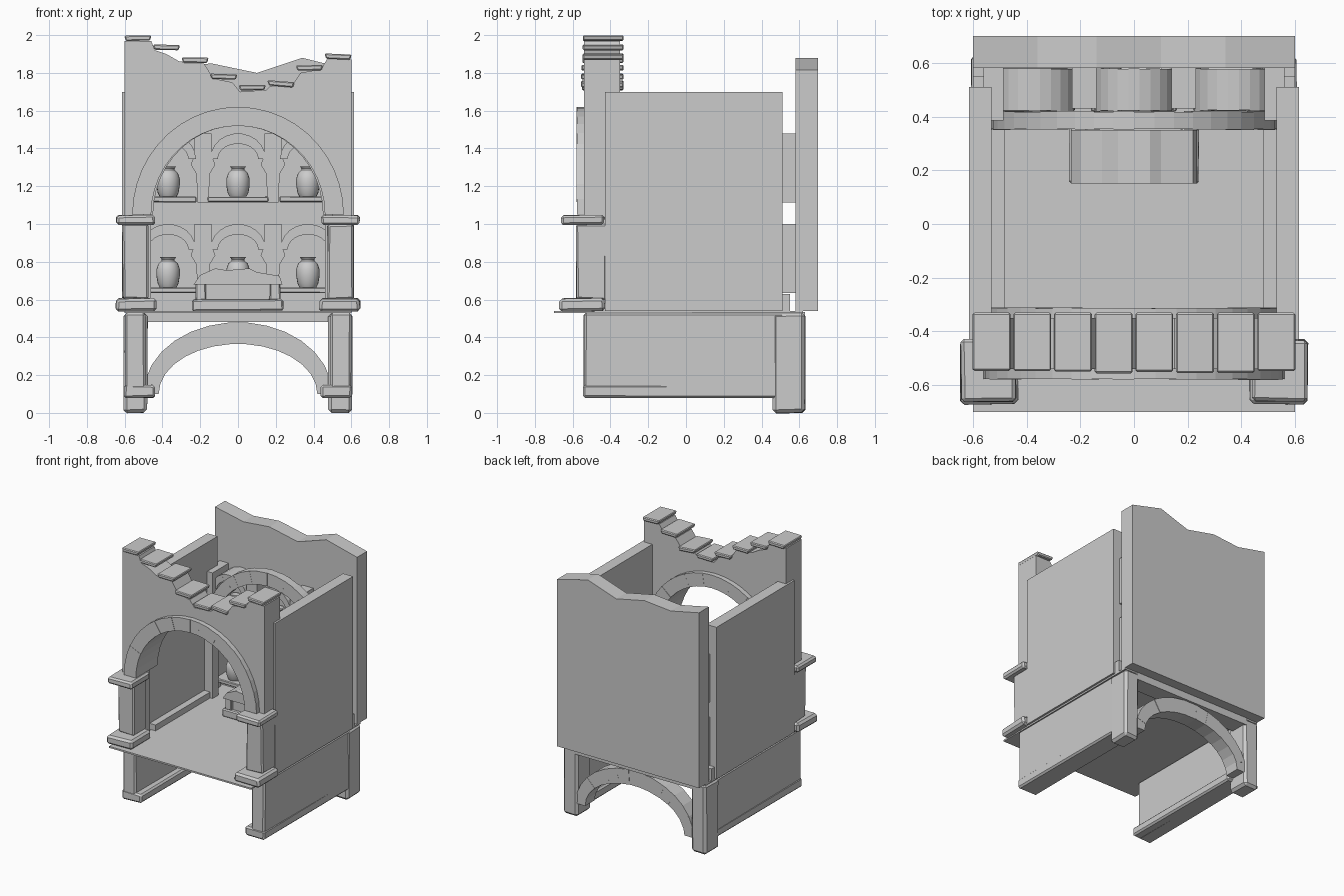
import bpy, bmesh, math, random
from mathutils import Vector

if "Cube" in bpy.data.objects:
    bpy.data.objects.remove(bpy.data.objects["Cube"])

random.seed(4)


def finish(name, bm, bevel=0.0):
    bmesh.ops.recalc_face_normals(bm, faces=bm.faces)
    me = bpy.data.meshes.new(name)
    bm.to_mesh(me)
    bm.free()
    ob = bpy.data.objects.new(name, me)
    bpy.context.collection.objects.link(ob)
    if bevel:
        m = ob.modifiers.new("worn_edges", 'BEVEL')
        m.width = bevel
        m.segments = 1
    return ob


def add_prism(bm, pts, y0, y1):
    """Extrude an x-z outline from y0 to y1."""
    a = [bm.verts.new((x, y0, z)) for x, z in pts]
    b = [bm.verts.new((x, y1, z)) for x, z in pts]
    n = len(pts)
    bm.faces.new(a)
    bm.faces.new(b[::-1])
    for i in range(n):
        j = (i + 1) % n
        bm.faces.new((a[i], b[i], b[j], a[j]))


def prism(name, pts, y0, y1, bevel=0.0):
    bm = bmesh.new()
    add_prism(bm, pts, y0, y1)
    return finish(name, bm, bevel)


def box(name, x, y, z, bevel=0.0, jitter=0.0):
    bm = bmesh.new()
    add_prism(bm, [(x[0], z[0]), (x[1], z[0]), (x[1], z[1]), (x[0], z[1])], *y)
    for v in bm.verts:
        v.co += Vector([random.uniform(-jitter, jitter) for _ in range(3)])
    return finish(name, bm, bevel)


def pair(name, x, y, z, bevel=0.0, jitter=0.0):
    """Matching blocks on the left and right."""
    box(name + "_right", x, y, z, bevel, jitter)
    box(name + "_left", (-x[1], -x[0]), y, z, bevel, jitter)


def ellipse(cx, cz, a, b, t):
    return cx + a * math.cos(t), cz + b * math.sin(t)


def arch(name, cx, cz, outer, inner, y0, y1, count, wob=0.004):
    """Ring of wedge stones; outer and inner are (half width, rise)."""
    bm = bmesh.new()
    for i in range(count):
        t0, t1 = math.pi * i / count, math.pi * (i + 1) / count
        pts = [ellipse(cx, cz, *inner, t0), ellipse(cx, cz, *outer, t0),
               ellipse(cx, cz, *outer, t1), ellipse(cx, cz, *inner, t1)]
        add_prism(bm, pts, y0 + random.uniform(0, wob), y1 - random.uniform(0, wob))
    return finish(name, bm)


# Undercroft: side walls, inner ledges, back legs, beam and back arch
pair("base_side_wall", (0.49, 0.60), (-0.54, 0.52), (0.08, 0.53), 0.012, 0.002)
pair("base_ledge", (0.44, 0.602), (-0.545, 0.50), (0.08, 0.15), 0.012, 0.003)
pair("back_leg", (0.48, 0.605), (0.46, 0.63), (0.0, 0.53), 0.018, 0.003)
box("back_beam", (-0.5, 0.5), (0.50, 0.63), (0.48, 0.535))
arch("base_back_arch", 0, 0.10, (0.50, 0.38), (0.42, 0.265), 0.50, 0.62, 15)

# Floor
box("floor", (-0.6, 0.6), (-0.70, 0.62), (0.528, 0.54))

# Ruined back wall
prism("back_wall", [(-0.6, 0.54), (0.6, 0.54), (0.6, 1.815), (0.34, 1.88), (0.1, 1.80),
                    (-0.14, 1.85), (-0.36, 1.83), (-0.6, 1.88)], 0.58, 0.70)

# Side walls with floor skirting
pair("side_wall", (0.53, 0.615), (-0.43, 0.51), (0.54, 1.70))
pair("wall_skirting", (0.48, 0.53), (-0.31, 0.36), (0.54, 0.585))
pair("corner_post", (0.53, 0.60), (0.50, 0.55), (0.54, 0.63))

# Front wall with broken top and arched opening
top = [(-0.6, 1.97), (-0.46, 1.97), (-0.44, 1.92), (-0.38, 1.90), (-0.31, 1.86), (-0.18, 1.85),
       (-0.13, 1.77), (-0.03, 1.75), (0.01, 1.70), (0.15, 1.71), (0.17, 1.73), (0.29, 1.74),
       (0.33, 1.80), (0.44, 1.82), (0.47, 1.87), (0.6, 1.87)]
hole = [ellipse(0, 1.05, 0.5, 0.51, math.pi * i / 20) for i in range(21)]
prism("front_wall", [(-0.6, 0.54)] + top + [(0.6, 0.54), (0.5, 0.54)] + hole + [(-0.5, 0.54)],
      -0.54, -0.35)

# Coping stones along the broken top
for i, z in enumerate([1.985, 1.935, 1.867, 1.78, 1.722, 1.742, 1.827, 1.886]):
    x = -0.53 + i * 0.1514
    w, h, tilt = 0.072, 0.014, random.uniform(-0.006, 0.002)
    z0 = min(z, 1.984)
    prism("coping_stone_%d" % i,
          [(x - w + 0.008, z0 - h - tilt), (x + w - 0.008, z0 - h + tilt),
           (x + w, z0 + h + tilt), (x - w, z0 + h - tilt)],
          -0.55 + random.uniform(-0.008, 0.008), -0.33, 0.006)

# Front arch and the matching rear arch
arch("front_arch", 0, 1.05, (0.56, 0.57), (0.46, 0.47), -0.58, -0.31, 22)
arch("rear_arch", 0, 1.05, (0.53, 0.57), (0.45, 0.47), 0.35, 0.42, 22)
pair("rear_arch_pillar", (0.46, 0.53), (0.35, 0.42), (0.54, 1.05))

# Front columns
pair("column_base", (0.43, 0.645), (-0.67, -0.43), (0.538, 0.605), 0.015, 0.004)
pair("column_shaft", (0.475, 0.61), (-0.58, -0.42), (0.60, 1.0), 0.01, 0.004)
pair("column_cap", (0.44, 0.643), (-0.66, -0.43), (0.995, 1.045), 0.012, 0.004)


def jar(name, x, y, z):
    """Turned clay jar with an open neck."""
    profile = [(0, 0), (0.045, 0), (0.055, 0.02), (0.062, 0.06), (0.062, 0.095), (0.052, 0.125),
               (0.035, 0.14), (0.034, 0.148), (0.043, 0.16), (0.034, 0.16), (0.028, 0.142),
               (0, 0.135)]
    bm = bmesh.new()
    edges = []
    vs = [bm.verts.new((x + r, y, z + h)) for r, h in profile]
    for a, b in zip(vs, vs[1:]):
        edges.append(bm.edges.new((a, b)))
    bmesh.ops.spin(bm, geom=vs + edges, cent=(x, y, z), axis=(0, 0, 1),
                   angle=math.tau, steps=20)
    bmesh.ops.remove_doubles(bm, verts=bm.verts, dist=0.0001)
    ob = finish(name, bm)
    bpy.ops.object.select_all(action='DESELECT')
    ob.select_set(True)
    bpy.context.view_layer.objects.active = ob
    bpy.ops.object.shade_smooth_by_angle(angle=math.radians(40))


# Two rows of three niches, each with shelf, arch, jar and piers
for row, z in (("upper", 1.115), ("lower", 0.635)):
    for side, x in (("left", -0.37), ("middle", 0), ("right", 0.37)):
        label = row + "_" + side
        w = 0.16 if x == 0 else 0.15
        box("shelf_" + label, (x - w, x + w), (0.42, 0.58), (z, z + 0.03), 0.005, 0.002)
        arch("niche_arch_" + label, x, z + 0.23, (0.147, 0.135), (0.107, 0.08), 0.42, 0.58, 11)
        jar("jar_" + label, x, 0.49, z + 0.03)
    for i, x in enumerate((-0.185, 0.185)):
        prism("pier_%s_%d" % (row, i),
              [(x - 0.03, z), (x + 0.03, z), (x + 0.035, z + 0.15), (x + 0.065, z + 0.20),
               (x + 0.045, z + 0.25), (x + 0.045, z + 0.365), (x - 0.045, z + 0.365),
               (x - 0.045, z + 0.25), (x - 0.065, z + 0.20), (x - 0.035, z + 0.15)], 0.43, 0.58)
    pair("outer_pier_" + row, (0.485, 0.56), (0.385, 0.58), (z, z + 0.365))

# Stone altar
box("altar_base", (-0.24, 0.24), (0.15, 0.36), (0.54, 0.60), 0.008, 0.003)
box("altar_body", (-0.18, 0.18), (0.18, 0.36), (0.59, 0.70), 0.005)
pair("altar_support", (0.17, 0.225), (0.16, 0.34), (0.595, 0.69), 0.006, 0.003)
prism("altar_top", [(-0.235, 0.68), (0.235, 0.68), (0.22, 0.725), (0.1, 0.745), (0.06, 0.765),
                    (-0.06, 0.755), (-0.12, 0.765), (-0.2, 0.73)], 0.15, 0.35)
